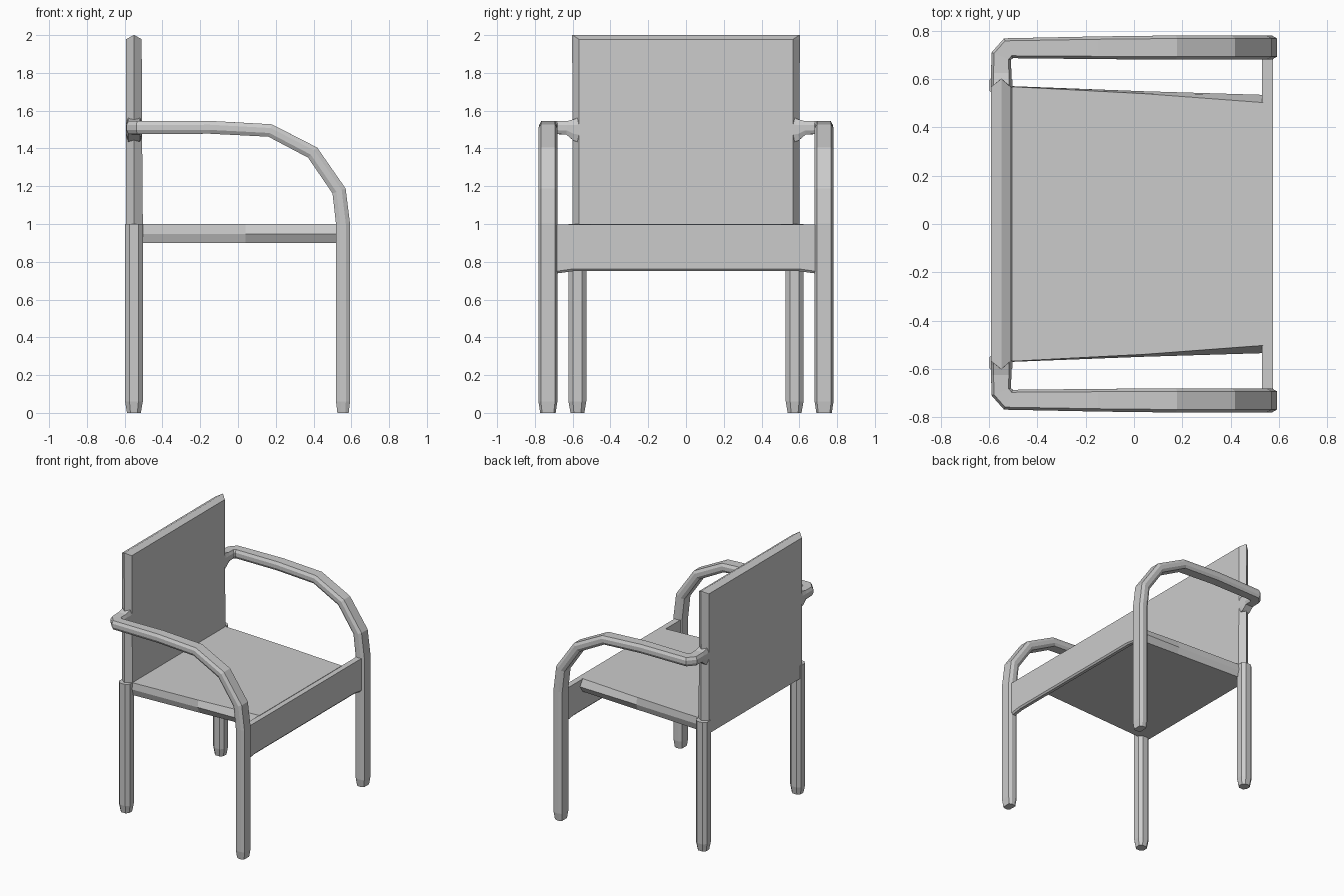
import bpy, bmesh
from mathutils import Vector

if "Cube" in bpy.data.objects:
    bpy.data.objects.remove(bpy.data.objects["Cube"])

# Chamfered rectangle cross-section in unit half-sizes
OCT = [(1, .4), (.75, 1), (-.75, 1), (-1, .4), (-1, -.4), (-.75, -1), (.75, -1), (1, -.4)]
Z = Vector((0, 0, 1))


def loft(name, rings, mirror=False):
    """Skin a list of equal-length point rings into a capped flat-shaded solid."""
    bm = bmesh.new()
    loops = [[bm.verts.new(p) for p in r] for r in rings]
    n = len(loops[0])
    for a, b in zip(loops, loops[1:]):
        for i in range(n):
            j = (i + 1) % n
            bm.faces.new((a[i], a[j], b[j], b[i]))
    bm.faces.new(loops[0])
    bm.faces.new(loops[-1])
    bmesh.ops.recalc_face_normals(bm, faces=bm.faces[:])
    me = bpy.data.meshes.new(name)
    bm.to_mesh(me)
    bm.free()
    ob = bpy.data.objects.new(name, me)
    bpy.context.collection.objects.link(ob)
    if mirror:
        m = ob.modifiers.new("Mirror", 'MIRROR')
        m.use_axis = (False, True, False)
        m.use_mirror_merge = False
    return ob


def sweep(path):
    """Octagon rings along a path of (x, y, z, half width, half thickness)."""
    pts = [Vector(p[:3]) for p in path]
    rings = []
    for i, (p, row) in enumerate(zip(pts, path)):
        t = Vector()
        if i > 0:
            t += (p - pts[i - 1]).normalized()
        if i < len(pts) - 1:
            t += (pts[i + 1] - p).normalized()
        t.normalize()
        side = Vector((max(t.x, .001), t.y, 0)).cross(Z).normalized()
        up = side.cross(t)
        rings.append([p + side * u * row[3] + up * v * row[4] for u, v in OCT])
    return rings


# Arm that bends out of the backrest, curves down and becomes the front leg
arm = [(-.55, .56, 1.5, .042, .07), (-.55, .59, 1.5, .042, .058),
       (-.55, .63, 1.51, .042, .036), (-.55, .695, 1.51, .043, .034),
       (-.52, .728, 1.51, .045, .034), (-.15, .73, 1.512, .047, .034),
       (.17, .731, 1.495, .05, .034), (.395, .731, 1.378, .05, .036),
       (.535, .731, 1.175, .05, .037), (.556, .731, 1.0, .05, .037),
       (.556, .731, .06, .05, .037), (.556, .731, 0, .041, .03)]
loft("arm_and_front_leg", sweep(arm), mirror=True)

# Back legs
loft("back_leg", [[(-.551 + u * .047 * s, .575 + v * .047 * s, z) for u, v in
                   [(1, .5), (.5, 1), (-.5, 1), (-1, .5), (-1, -.5), (-.5, -1), (.5, -1), (1, -.5)]]
                  for z, s in ((0, .78), (.06, 1), (1, 1))], mirror=True)

# Backrest with pointed side edges and a ridged top
def back_ring(z, front, edge, flat):
    return [(front, flat, z), (-.55, edge, z), (-.593, flat, z),
            (-.593, -flat, z), (-.55, -edge, z), (front, -flat, z)]

rings = [back_ring(.9, -.503, .6, .567), back_ring(1.5, -.508, .6, .567),
         back_ring(1.978, -.51, .603, .567)]
rings.append([(-.548, .6, 2), (-.55, .603, 2), (-.552, .6, 2),
              (-.552, -.6, 2), (-.55, -.603, 2), (-.548, -.6, 2)])
loft("backrest", rings)

# Seat narrowing towards the front, with V-shaped sides
loft("seat", [[(x, a, 1), (x, b, .948), (x, c, .9), (x, -c, .9), (x, -b, .948), (x, -a, 1)]
              for x, a, b, c in ((-.53, .57, .572, .56), (.04, .54, .55, .53),
                                 (.535, .503, .535, .503))])

# Front rail joining the two front legs, slightly deeper at its ends
loft("front_rail", [[(.53, y, .997), (.575, y, .997), (.575, y, .762 - d), (.565, y, .75 - d),
                     (.541, y, .75 - d), (.53, y, .762 - d)]
                    for y, d in ((-.7, .014), (-.6, 0), (.6, 0), (.7, .014))])
